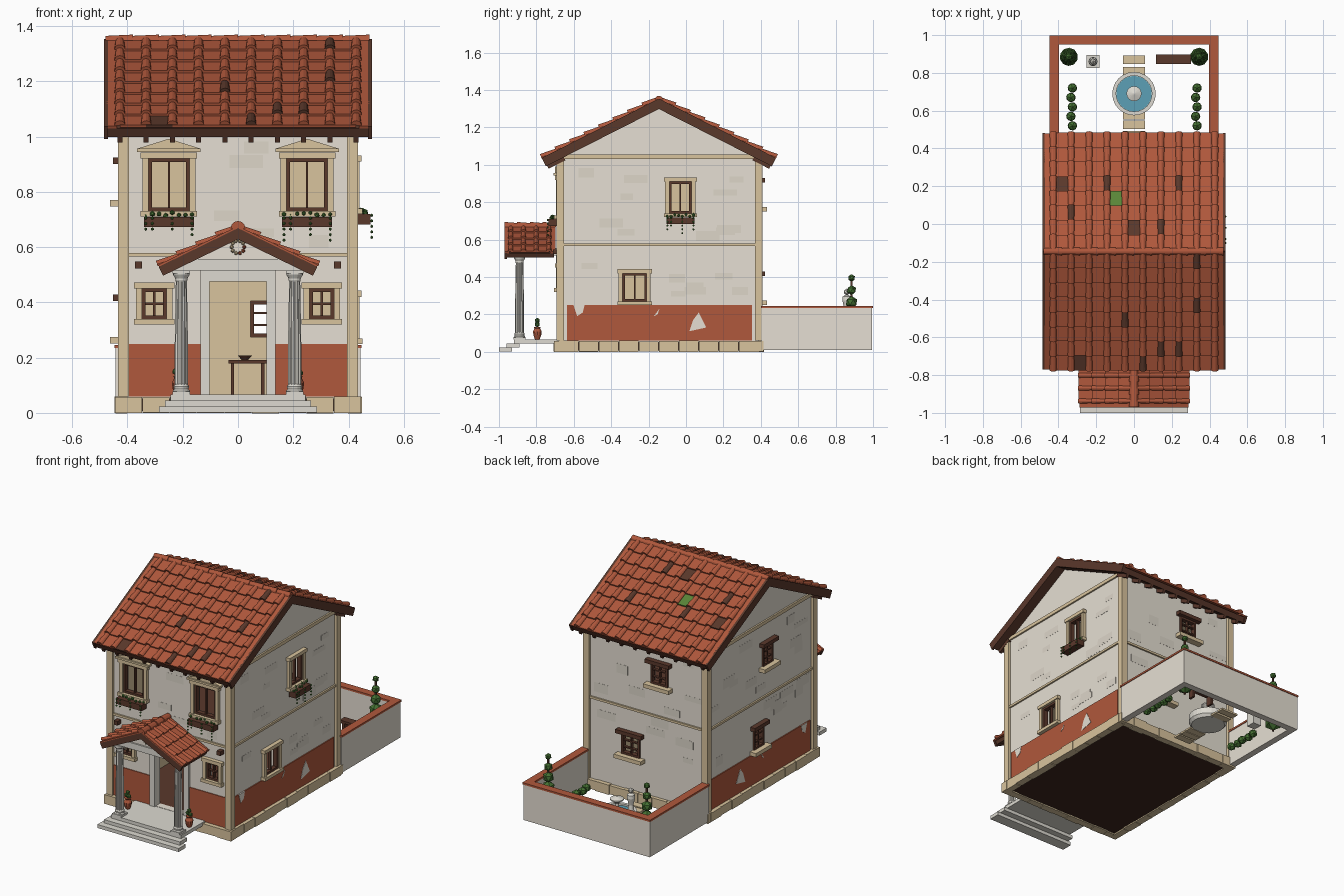
import bpy, bmesh, math, random
from mathutils import Matrix, Vector

random.seed(4)
cube = bpy.data.objects.get("Cube")
if cube:
    bpy.data.objects.remove(cube)
I = Matrix.Identity(4)
T = Matrix.Translation


def material(name, *rgb):
    col = [(c / 255 / 12.92 if c < 11 else ((c / 255 + .055) / 1.055) ** 2.4) for c in rgb] + [1]
    m = bpy.data.materials.new(name)
    m.use_nodes = True
    m.diffuse_color = col
    m.node_tree.nodes["Principled BSDF"].inputs["Base Color"].default_value = col
    return m


plaster = material("plaster", 230, 223, 211)
worn = material("worn plaster", 221, 214, 201)
cream = material("cream stone", 217, 196, 157)
clay = material("terracotta", 176, 88, 60)
wood = material("dark wood", 90, 56, 43)
marble = material("grey marble", 221, 218, 209)
leaf = material("leaf green", 68, 112, 50)
water = material("water blue", 92, 160, 182)
under = material("underside", 62, 38, 30)
moss = material("moss green", 90, 134, 56)


def finish(name, bm, *mats):
    bmesh.ops.recalc_face_normals(bm, faces=bm.faces)
    me = bpy.data.meshes.new(name)
    bm.to_mesh(me)
    bm.free()
    for m in mats:
        me.materials.append(m)
    ob = bpy.data.objects.new(name, me)
    bpy.context.scene.collection.objects.link(ob)
    return ob


def add_box(bm, c, s, M=I, mi=0):
    r = bmesh.ops.create_cube(bm, size=1, matrix=M @ T(c) @ Matrix.Diagonal((*s, 1)))
    for f in {f for v in r["verts"] for f in v.link_faces}:
        f.material_index = mi


def boxes(name, mat, items, M=I):
    bm = bmesh.new()
    for c, s in items:
        add_box(bm, c, s, M)
    return finish(name, bm, mat)


def blobs(name, mat, items, M=I):
    bm = bmesh.new()
    for c, r in items:
        spin = Matrix.Rotation(random.random() * 3, 4, "Z")
        bmesh.ops.create_icosphere(bm, subdivisions=1, radius=r, matrix=M @ T(c) @ spin)
    return finish(name, bm, mat)


def lathe(name, mat, profile, loc, n=16, flute=0):
    bm = bmesh.new()
    rings = []
    for r, z in profile:
        radii = [r * (1 - flute * (i % 2)) for i in range(n)]
        rings.append([bm.verts.new(Vector(loc) + Matrix.Rotation(math.tau * i / n, 3, "Z") @ Vector((q, 0, z)))
                      for i, q in enumerate(radii)])
    for a, b in zip(rings, rings[1:]):
        for i in range(n):
            bm.faces.new((a[i], a[i - 1], b[i - 1], b[i]))
    bm.faces.new(rings[0])
    bm.faces.new(rings[-1])
    return finish(name, bm, mat)


def prism(name, mat, pts, depth, M=I):
    """Extrude an outline in local x and z by depth along local -y."""
    bm = bmesh.new()
    f = bm.faces.new([bm.verts.new((x, 0, z)) for x, z in pts])
    new = bmesh.ops.extrude_face_region(bm, geom=[f])["geom"]
    bmesh.ops.translate(bm, verts=[v for v in new if isinstance(v, bmesh.types.BMVert)], vec=(0, -depth, 0))
    bm.transform(M)
    return finish(name, bm, mat)


def facing(x, y, z, deg):
    """Local frame on a wall: x along it, -y outward."""
    return T((x, y, z)) @ Matrix.Rotation(math.radians(deg), 4, "Z")


# Roof tiles
def slope_frame(origin, d, deg):
    a, d, up = math.radians(deg), Vector(d), Vector((0, 0, 1))
    v, w = d * math.cos(a) - up * math.sin(a), d * math.sin(a) + up * math.cos(a)
    return T(origin) @ Matrix((v.cross(w), v, w)).transposed().to_4x4()


def add_cover(bm, M, u, v0, v1, r, mi=0, n=6, lift=.008):
    rings = []
    for v, rad, w in ((v0, r * .85, 0), (v1, r * 1.1, lift)):
        rings.append([bm.verts.new(M @ Vector((u + rad * math.cos(math.pi * i / n), v,
                                               w + rad * math.sin(math.pi * i / n)))) for i in range(n + 1)])
    a, b = rings
    faces = [bm.faces.new((a[i], a[i + 1], b[i + 1], b[i])) for i in range(n)]
    for f in faces + [bm.faces.new(a), bm.faces.new(b)]:
        f.material_index = mi


OLD = [(.33, -.18), (.33, -.39), (-.05, -.48), (-.29, -.72), (.045, -.73), (.14, -.66), (.235, -.66),
       (-.38, .2), (-.335, .04), (-.145, .2), (-.1, .11), (0, -.02), (.14, -.05), (.235, .21)]


def tile_slope(name, M, cols, pitch, rows, step, spots=()):
    bm = bmesh.new()

    def tone(u, v):
        p = M @ Vector((u, v, 0))
        for x, y in spots:
            if abs(p.x - x) < .02 and abs(p.y - y) < step * .45:
                return 2 if (x, y) == (-.1, .11) else 1
        return 0
    for i in range(rows):
        v = (i + .5) * step
        for k in range(cols):
            u = (k - (cols - 1) / 2) * pitch
            add_cover(bm, M @ T((0, 0, .006)), u, v - step * .55, v + step * .52, pitch * .19, tone(u, v))
            if k < cols - 1:
                u += pitch / 2
                tilt = T((u, v, .008)) @ Matrix.Rotation(.1, 4, "X")
                add_box(bm, (0, 0, 0), (pitch, step * 1.08, .01), M @ tilt, tone(u, v))
        for s in (-1, 1):
            edge = s * (cols * pitch / 2 - pitch * .2)
            add_box(bm, (edge, v, .006), (pitch * .4, step, .01), M)
    finish(name, bm, clay, wood, moss)


def ridge(name, M, length, n, r):
    bm = bmesh.new()
    for i in range(n):
        add_cover(bm, M, 0, length * i / n - .005, length * (i + 1) / n, r, lift=0)
    finish(name, bm, clay)


# Main roof
for tag, d in (("front", -1), ("back", 1)):
    M = slope_frame((0, -.145, 1.342), (0, d, 0), 26.9)
    boxes(tag + "_roof_deck", wood, [((0, .345, -.018), (.95, .69, .034))]
          + [((s * .477, .347, -.014), (.014, .7, .05)) for s in (-1, 1)], M)
    boxes(tag + "_rafter_tails", wood, [((.095 * (k - 4.5), .64, -.045), (.018, .1, .024)) for k in range(10)], M)
    tile_slope(tag + "_roof_tiles", M, 10, .095, 8, .0868, OLD)
ridge("roof_ridge", slope_frame((-.475, -.145, 1.348), (1, 0, 0), 0), .95, 10, .019)

# Windows: name, x, y, z, facing, width, height, cross bars, style
WINDOWS = [("side_upper", .42, -.03, .825, 90, .12, .17, 0, "planter"),
           ("side_lower", .42, -.275, .345, 90, .13, .15, 0, "stone"),
           ("back_lower", .11, .39, .34, 180, .13, .13, 2, "rustic"),
           ("back_upper", -.09, .39, .84, 180, .12, .13, 2, "rustic"),
           ("far_upper", -.42, -.21, .835, -90, .1, .13, 2, "rustic"),
           ("far_lower", -.42, -.12, .34, -90, .1, .13, 2, "rustic")]
for tag, s in (("left", 1), ("right", -1)):
    WINDOWS += [(tag + "_front_upper", s * .25, -.675, .825, 0, .15, .19, 0, "pediment"),
                (tag + "_front_lower", s * .303, -.675, .395, 0, .09, .11, 1, "stone")]

# House walls, hollow with real openings
walls = prism("walls", plaster, [(-.675, .05), (-.675, 1.03), (-.145, 1.3), (.39, 1.03), (.39, .05)],
              .84, facing(-.42, 0, 0, 90))
rooms = boxes("room_cutter", cream, [((0, -.14, z), (.75, .98, h)) for z, h in ((.305, .48), (.8, .44))])
holes = bmesh.new()
add_box(holes, (0, -.66, .27), (.21, .15, .41))
for n, x, y, z, a, w, h, bars, style in WINDOWS:
    add_box(holes, (0, 0, 0), (w, .14, h), facing(x, y, z, a))
holes = finish("opening_cutter", holes, plaster)
for cutter in (rooms, holes):
    mod = walls.modifiers.new("cut", "BOOLEAN")
    mod.operation, mod.solver, mod.object = "DIFFERENCE", "EXACT", cutter
bpy.context.view_layer.update()
mesh = bpy.data.meshes.new_from_object(walls.evaluated_get(bpy.context.evaluated_depsgraph_get()))
walls.modifiers.clear()
walls.data = mesh
mesh.materials.clear()
for m in (plaster, cream, wood):
    mesh.materials.append(m)
for p in mesh.polygons:
    c = p.center
    inside = abs(c.x) < .38 and -.635 < c.y < .355 and c.z < 1.025 and c.z > .06
    p.material_index = 0 if not inside else 2 if p.normal.z > .5 else 1
for cutter in (rooms, holes):
    bpy.data.objects.remove(cutter)


def planter(name, M, w):
    boxes(name + "_planter", wood, [((0, -.035, 0), (w, .05, .037))], M)
    n = 8
    us = [w * (i / (n - 1) - .5) * .93 for i in range(n)]
    plants = [((u, -.035 + random.uniform(-.012, .012), random.uniform(.022, .034)), random.uniform(.007, .011)) for u in us]
    for u in (us[0], us[1], us[4], us[-1]):
        plants += [((u, -.064, .014 - .02 * k), .006) for k in range(random.randint(3, 5))]
    blobs(name + "_plants", leaf, plants, M)


for n, x, y, z, a, w, h, bars, style in WINDOWS:
    M = facing(x, y, z, a)
    t = .013
    frame = [((s * (w - t) / 2, .005, 0), (t, .03, h)) for s in (-1, 1)]
    frame += [((0, .005, s * (h - t) / 2), (w, .03, t)) for s in (-1, 1)] + [((0, .005, 0), (.008, .018, h))]
    frame += [((0, .005, h * ((k + 1) / (bars + 1) - .5)), (w, .018, .008)) for k in range(bars)]
    boxes(n + "_window_frame", wood, frame, M)
    if style == "rustic":
        boxes(n + "_lintel", wood, [((0, -.01, h / 2 + .012), (w + .05, .045, .024))], M)
        boxes(n + "_sill", cream, [((0, -.02, -h / 2 - .012), (w + .06, .045, .024))], M)
        continue
    trim = [((s * (w / 2 + .01), -.005, 0), (.022, .03, h)) for s in (-1, 1)]
    trim += [((0, -.008, h / 2 + .011), (w + .055, .036, .022)), ((0, -.01, -h / 2 - .01), (w + .055, .04, .02))]
    boxes(n + "_surround", cream, trim, M)
    if style == "pediment":
        g = h / 2 + .022
        boxes(n + "_cornice", cream, [((0, -.012, g + .008), (w + .08, .045, .012))], M)
        prism(n + "_pediment", cream, [(-w / 2 - .04, g + .014), (w / 2 + .04, g + .014), (0, g + .05)], .025, M)
    if style in ("pediment", "planter"):
        planter(n, M @ T((0, 0, -h / 2 - .039)), w + .03)

# Trim: corner posts, string courses, plinth, floor
boxes("corner_posts", cream, [((s * .415, y, .545), (.04, .04, .97)) for s in (-1, 1) for y in (-.672, .388)])
for n, z, h in (("middle_course", .572, .014), ("top_course", 1.043, .022)):
    boxes(n, cream, [((s * .42, -.142, z), (.02, 1.08, h)) for s in (-1, 1)]
          + [((0, y, z), (.84, .02, h)) for y in (-.675, .39)])
stones = []
for s in (-1, 1):
    for i in range(9):
        stones.append(((.099 * (i - 4), -.145 + s * .537, .029),
                       (.097, .04 + random.uniform(0, .012), .054 + random.uniform(0, .008))))
    for i in range(10):
        stones.append(((s * .422, -.145 + .107 * (i - 4.5), .029),
                       (.04 + random.uniform(0, .012), .105, .054 + random.uniform(0, .008))))
boxes("plinth_stones", cream, stones)
boxes("underside_floor", under, [((0, -.143, .03), (.82, 1.05, .045))])
boxes("beam_ends", wood, [((s * .36, -.69, .535), (.026, .04, .026)) for s in (-1, 1)])

# Painted dado with chipped plaster, and worn wall patches
CHIPS = [[(-.46, .25), (-.4, .25), (-.41, .21), (-.44, .19)], [(-.03, .19), (0, .23), (-.01, .2)],
         [(.16, .11), (.25, .13), (.21, .21), (.18, .17)]]
for tag, s in (("left", 1), ("right", -1)):
    M = facing(s * .42, -.142, 0, s * 90)
    boxes(tag + "_side_dado", clay, [((0, -.003, .155), (.99, .006, .19))], M)
    for pts in CHIPS:
        prism(tag + "_dado_chip", plaster, [(s * u, z) for u, z in pts], .008, M)
    boxes(tag + "_front_dado", clay, [((s * .266, -.677, .155), (.262, .006, .19))])
for tag, deg, x, y, half in (("front", 0, 0, -.675, .34), ("back", 180, 0, .39, .34),
                             ("left", 90, .42, -.14, .45), ("right", -90, -.42, -.14, .45)):
    patches = []
    for k in range(26):
        u, z = random.uniform(-half, half), random.uniform(.3, .97)
        M = facing(x, y, 0, deg)
        p = M @ Vector((u, 0, z))
        clear = all((p - Vector(q[1:4])).length > .2 for q in WINDOWS) and abs(z - .575) > .04
        if clear and not (tag == "front" and abs(u) < .25 and z < .6):
            patches.append(((u, -.00002 * k, z), (random.uniform(.06, .14), .001, random.uniform(.03, .06))))
    if patches:
        boxes(tag + "_worn_patches", worn, patches, M)

# Entrance: surround, steps, porch
boxes("door_surround", marble, [((s * .119, -.678, .3), (.033, .024, .47)) for s in (-1, 1)]
      + [((0, -.68, .503), (.27, .03, .055))])
boxes("steps", marble, [((0, -.965, .013), (.57, .07, .022)), ((0, -.925, .034), (.53, .07, .022)),
                        ((0, -.8, .055), (.49, .24, .022))])
COLUMN_BASE = [(.031, .066), (.031, .08), (.026, .086), (.028, .096), (.022, .105)]
SHAFT = [(.024, .1), (.024, .25), (.02, .478)]
CAPITAL = [(.02, .475), (.022, .48), (.022, .487), (.03, .5), (.03, .515)]
POT = [(.012, 0), (.022, .025), (.024, .045), (.016, .062), (.02, .07)]
for tag, s in (("left", 1), ("right", -1)):
    at = (s * .205, -.89, 0)
    lathe(tag + "_column_base", marble, COLUMN_BASE, at)
    lathe(tag + "_column_shaft", marble, SHAFT, at, 24, .13)
    lathe(tag + "_column_capital", marble, CAPITAL, at)
    boxes(tag + "_column_blocks", marble, [((s * .205, -.89, z), (.064, .064, .012)) for z in (.072, .51)])
    lathe(tag + "_pot", clay, POT, (s * .215, -.795, .064), 10)
    blobs(tag + "_pot_plant", leaf, [((s * .215 + dx, -.795, z), .014) for dx, z in ((.008, .145), (-.01, .15), (0, .168))])
    M = slope_frame((0, -.835, .664), (s, 0, 0), 26)
    boxes(tag + "_porch_deck", wood, [((0, .155, -.013), (.26, .315, .024)), ((s * .129, .157, -.014), (.014, .32, .036))], M)
    tile_slope(tag + "_porch_tiles", M, 4, .068, 4, .079)
ridge("porch_ridge", slope_frame((0, -.7, .668), (0, -1, 0), 0), .27, 4, .024)
boxes("porch_beams", marble, [((0, -.89, .536), (.47, .05, .04))]
      + [((s * .205, -.785, .536), (.045, .2, .04)) for s in (-1, 1)])
prism("porch_pediment", plaster, [(-.19, .555), (.19, .555), (0, .645)], .03, T((0, -.875, 0)))
ring = [((.023 * math.cos(k * .628), -.91, .6 + .023 * math.sin(k * .628)), .0075) for k in range(10)]
blobs("pediment_wreath_light", cream, ring[1:8])
blobs("pediment_wreath_red", clay, ring[:1] + ring[8:])

# Interior table and bowl
boxes("table", wood, [((.035, .1, .185), (.14, .1, .014))]
      + [((.035 + s * .055, .1 + t * .035, .12), (.012, .012, .12)) for s in (-1, 1) for t in (-1, 1)])
lathe("bowl", wood, [(.012, .192), (.026, .208)], (.025, .1, 0), 10)

# Garden wall
RUNS = [((s * .422, .7, 0), (.042, .59)) for s in (-1, 1)] + [((0, .974, 0), (.88, .042))]
boxes("garden_wall", plaster, [((x, y, .122), (a, b, .226)) for (x, y, z), (a, b) in RUNS])
boxes("garden_wall_cap", clay, [((x, y, .24), (a + .008, b + .008, .012)) for (x, y, z), (a, b) in RUNS])

# Garden: fountain, paving, bench, statue, plants
lathe("fountain_basin", marble, [(.1, .012), (.115, .03), (.115, .07), (.095, .07), (.095, .055)], (0, .69, 0), 24)
lathe("fountain_water", water, [(.094, .05), (.094, .06)], (0, .69, 0), 24)
lathe("fountain_bowl", marble, [(.022, .055), (.012, .07), (.012, .12), (.04, .14), (.04, .148), (.005, .16)], (0, .69, 0))
boxes("paving", cream, [((0, y, .015), (.118, .045, .012)) for y in (.47, .525, .575, .81, .87)])
boxes("bench", wood, [((.21, .873, .08), (.185, .05, .015))] + [((.21 + s * .07, .873, .044), (.015, .04, .06)) for s in (-1, 1)])
boxes("statue_pedestal", marble, [((-.217, .86, .08), (.058, .058, .14)), ((-.217, .86, .155), (.07, .07, .014))])
lathe("statue", marble, [(.024, .16), (.018, .2), (.014, .23), (.024, .275), (.022, .295), (.008, .305)], (-.217, .86, 0), 12)
blobs("statue_head", marble, [((-.217, .86, .32), .018)])
for tag, s in (("left", 1), ("right", -1)):
    boxes(tag + "_topiary_trunk", wood, [((s * .345, .885, .2), (.01, .01, .38))])
    blobs(tag + "_topiary", leaf, [((s * .345, .885, .07 + .065 * k), .054 - .0068 * k) for k in range(6)])
    blobs(tag + "_hedge", leaf, [((s * .33 + .004 * (-1) ** k, .52 + .05 * k, .06), .028) for k in range(5)])
